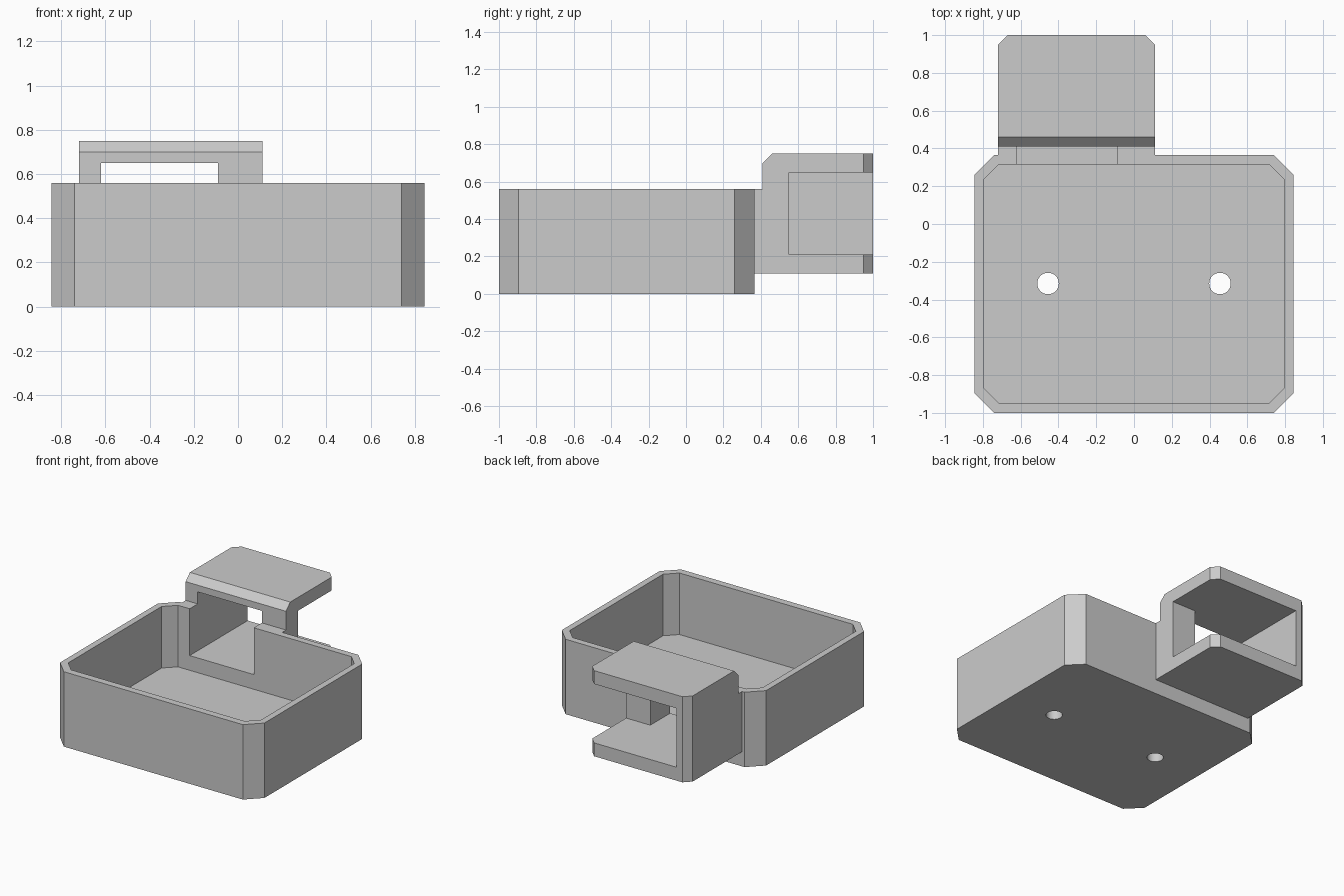
import bpy
import bmesh
import math
from mathutils import Vector

default = bpy.data.objects.get("Cube")
if default:
    bpy.data.objects.remove(default, do_unlink=True)

grey = bpy.data.materials.new("light grey plastic")
grey.use_nodes = True
colour = (0.6, 0.6, 0.6, 1)
grey.diffuse_color = colour
grey.node_tree.nodes["Principled BSDF"].inputs["Base Color"].default_value = colour


def prism(name, points, depth):
    """Extrude a closed outline of 3D points along the depth vector."""
    bm = bmesh.new()
    face = bm.faces.new([bm.verts.new(p) for p in points])
    ext = bmesh.ops.extrude_face_region(bm, geom=[face])
    moved = [g for g in ext["geom"] if isinstance(g, bmesh.types.BMVert)]
    bmesh.ops.translate(bm, verts=moved, vec=depth)
    bmesh.ops.recalc_face_normals(bm, faces=bm.faces)
    mesh = bpy.data.meshes.new(name)
    bm.to_mesh(mesh)
    bm.free()
    mesh.materials.append(grey)
    obj = bpy.data.objects.new(name, mesh)
    bpy.context.collection.objects.link(obj)
    return obj


def box(name, x0, x1, y0, y1, z0, z1, chamfer=0.0):
    """Upright block, optionally with all four vertical corners cut."""
    c = chamfer
    if c:
        plan = [(x0 + c, y0), (x1 - c, y0), (x1, y0 + c), (x1, y1 - c),
                (x1 - c, y1), (x0 + c, y1), (x0, y1 - c), (x0, y0 + c)]
    else:
        plan = [(x0, y0), (x1, y0), (x1, y1), (x0, y1)]
    return prism(name, [(x, y, z0) for x, y in plan], Vector((0, 0, z1 - z0)))


def combine(target, tool, operation):
    """Apply a boolean and discard the tool object."""
    mod = target.modifiers.new(operation, 'BOOLEAN')
    mod.operation = operation
    mod.solver = 'EXACT'
    mod.object = tool
    bpy.context.view_layer.update()
    deps = bpy.context.evaluated_depsgraph_get()
    mesh = bpy.data.meshes.new_from_object(target.evaluated_get(deps))
    target.modifiers.clear()
    target.data = mesh
    bpy.data.objects.remove(tool, do_unlink=True)


# Tray block with cut corners
tray = box("tray_with_bracket", -0.845, 0.845, -1, 0.365, 0, 0.56, 0.105)

# Bracket side profile, swept across its width
profile = [(0.34, 0.11), (1, 0.11), (1, 0.75), (0.46, 0.75),
           (0.41, 0.70), (0.41, 0.56), (0.34, 0.56)]
bracket = prism("bracket", [(-0.72, y, z) for y, z in profile], Vector((0.83, 0, 0)))

# Cut the two rear vertical corners of the bracket
bm = bmesh.new()
bm.from_mesh(bracket.data)
corners = [e for e in bm.edges
           if all(v.co.y > 0.99 for v in e.verts)
           and abs(e.verts[0].co.x - e.verts[1].co.x) < 0.01]
bmesh.ops.bevel(bm, geom=corners, offset=0.05, segments=1, affect='EDGES')
bm.to_mesh(bracket.data)
bm.free()
combine(tray, bracket, 'UNION')

# Hollow tray, side and rear bay of the bracket, passage between them
combine(tray, box("hollow", -0.797, 0.797, -0.947, 0.315, 0.10, 0.9, 0.08), 'DIFFERENCE')
combine(tray, box("bay", -0.62, 0.3, 0.55, 1.2, 0.21, 0.65), 'DIFFERENCE')
combine(tray, box("passage", -0.62, -0.09, 0.2, 0.6, 0.21, 0.65), 'DIFFERENCE')

# Screw holes in the floor
for side in (-1, 1):
    ring = [(side * 0.455 + 0.057 * math.cos(a), -0.315 + 0.057 * math.sin(a), -0.1)
            for a in (math.tau * i / 32 for i in range(32))]
    combine(tray, prism("screw_hole", ring, Vector((0, 0, 0.3))), 'DIFFERENCE')

# Smooth only the hole walls
bpy.ops.object.select_all(action='DESELECT')
tray.select_set(True)
bpy.context.view_layer.objects.active = tray
bpy.ops.object.shade_smooth_by_angle(angle=math.radians(30))
